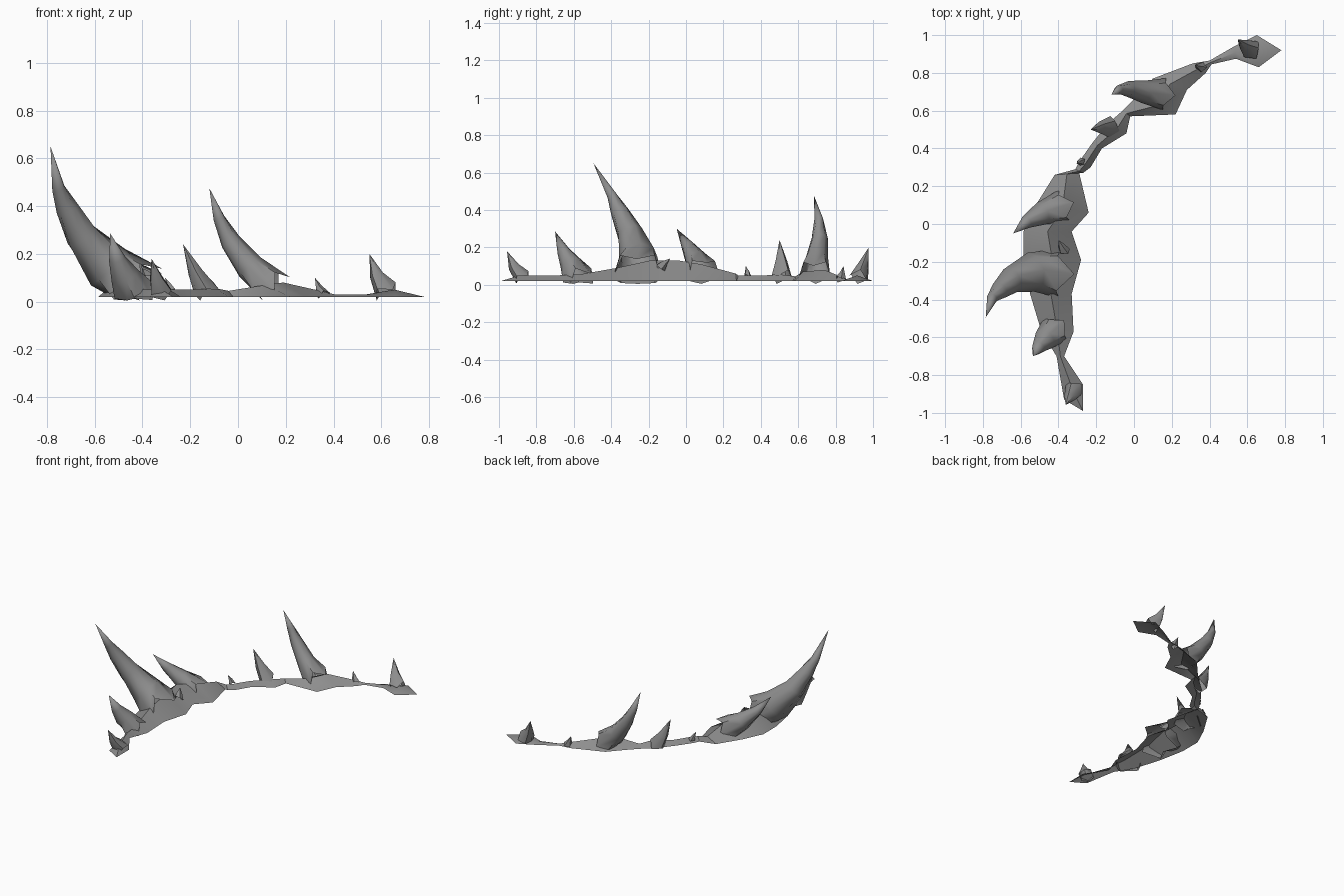
import bpy, bmesh, math
from mathutils import Vector

cube = bpy.data.objects.get("Cube")
if cube:
    bpy.data.objects.remove(cube)

GROUND = 0.02
GREY = (0.27, 0.27, 0.27, 1)
stone = bpy.data.materials.new("grey_stone")
stone.use_nodes = True
stone.diffuse_color = GREY
stone.node_tree.nodes["Principled BSDF"].inputs["Base Color"].default_value = GREY


def finish(name, bm, angle):
    bmesh.ops.recalc_face_normals(bm, faces=bm.faces)
    mesh = bpy.data.meshes.new(name)
    bm.to_mesh(mesh)
    bm.free()
    mesh.materials.append(stone)
    obj = bpy.data.objects.new(name, mesh)
    bpy.context.collection.objects.link(obj)
    bpy.ops.object.select_all(action='DESELECT')
    obj.select_set(True)
    bpy.context.view_layer.objects.active = obj
    bpy.ops.object.shade_smooth_by_angle(angle=math.radians(angle))


# Curved mound: outer edge, inner edge and crest height of each section
def mound(name, sections):
    bm = bmesh.new()
    rows = []
    for ox, oy, ix, iy, crest in sections:
        rows.append([bm.verts.new(p) for p in (
            (ox, oy, GROUND),
            ((ox + ix) / 2, (oy + iy) / 2, crest),
            (ix, iy, GROUND))])
    for a, b in zip(rows, rows[1:]):
        for j in range(2):
            bm.faces.new((a[j], a[j + 1], b[j + 1], b[j]))
    bmesh.ops.remove_doubles(bm, verts=bm.verts, dist=0.001)
    finish(name, bm, 40)


# Curved thorn: rings along a path of (x, y, z, radius), with a jagged foot
def thorn(name, path, tip, sides=8):
    bm = bmesh.new()
    pts = [Vector(p[:3]) for p in path] + [Vector(tip)]
    rings = []
    for i, p in enumerate(path):
        direction = (pts[i + 1] - pts[max(i - 1, 0)]).normalized()
        u = direction.cross(Vector((0, 0, 1))).normalized()
        v = direction.cross(u)
        ring = []
        for k in range(sides):
            t = math.tau * k / sides
            co = pts[i] + (u * math.cos(t) + v * math.sin(t)) * p[3]
            if i == 0:
                co += direction * p[3] * (0.3 if k % 2 else -0.35)
                co.z = max(co.z, 0.005)
            ring.append(bm.verts.new(co))
        rings.append(ring)
    end = bm.verts.new(tip)
    for k in range(sides):
        n = (k + 1) % sides
        for a, b in zip(rings, rings[1:]):
            bm.faces.new((a[k], a[n], b[n], b[k]))
        bm.faces.new((rings[-1][k], rings[-1][n], end))
    finish(name, bm, 50)


mound("front_mound", [
    (-.27, -.99, -.27, -.99, .02), (-.37, -.93, -.27, -.85, .05),
    (-.41, -.70, -.37, -.70, .05), (-.49, -.57, -.32, -.57, .055),
    (-.55, -.37, -.33, -.37, .09), (-.585, -.19, -.28, -.19, .13),
    (-.585, -.04, -.33, -.04, .13), (-.52, .10, -.24, .06, .11),
    (-.42, .26, -.29, .27, .06), (-.31, .29, -.27, .27, .05)])

mound("back_mound", [
    (-.31, .29, -.27, .27, .05), (-.29, .33, -.23, .30, .05),
    (-.22, .43, -.17, .40, .05), (-.14, .53, -.04, .48, .055),
    (-.06, .60, -.02, .57, .045), (.01, .67, .22, .58, .07),
    (.10, .77, .28, .71, .08), (.31, .85, .38, .80, .045),
    (.40, .865, .41, .845, .03), (.53, .94, .54, .875, .03),
    (.65, 1.0, .66, .83, .05), (.78, .92, .78, .92, .02)])

thorn("great_thorn", [
    (-.43, -.26, .06, .13), (-.545, -.255, .145, .105), (-.655, -.30, .275, .07),
    (-.715, -.355, .39, .048), (-.752, -.395, .475, .028)], (-.785, -.495, .65))
thorn("side_thorn", [
    (-.39, .09, .06, .09), (-.49, .055, .13, .062),
    (-.57, .01, .205, .035)], (-.64, -.05, .30))
thorn("front_thorn", [
    (-.43, -.57, .03, .085), (-.475, -.615, .11, .06),
    (-.507, -.655, .18, .035)], (-.535, -.70, .285))
thorn("front_end_thorn", [
    (-.32, -.875, .035, .05), (-.342, -.92, .095, .03)], (-.362, -.957, .18), 6)
thorn("neck_thorn", [
    (-.28, .33, .045, .022), (-.29, .327, .07, .013)], (-.305, .32, .10), 5)
thorn("middle_thorn", [
    (-.13, .515, .04, .055), (-.18, .51, .125, .032)], (-.23, .50, .24), 6)
thorn("tall_back_thorn", [
    (.14, .69, .06, .085), (.05, .70, .145, .06), (-.03, .715, .25, .043),
    (-.08, .71, .35, .025)], (-.12, .685, .475))
thorn("small_back_thorn", [
    (.355, .83, .03, .03), (.338, .835, .06, .015)], (.322, .842, .10), 5)
thorn("back_end_thorn", [
    (.62, .925, .04, .055), (.58, .95, .11, .029)], (.55, .977, .20), 6)
thorn("crest_thorn", [
    (-.37, -.14, .09, .03), (-.385, -.115, .115, .018)], (-.40, -.085, .14), 5)
